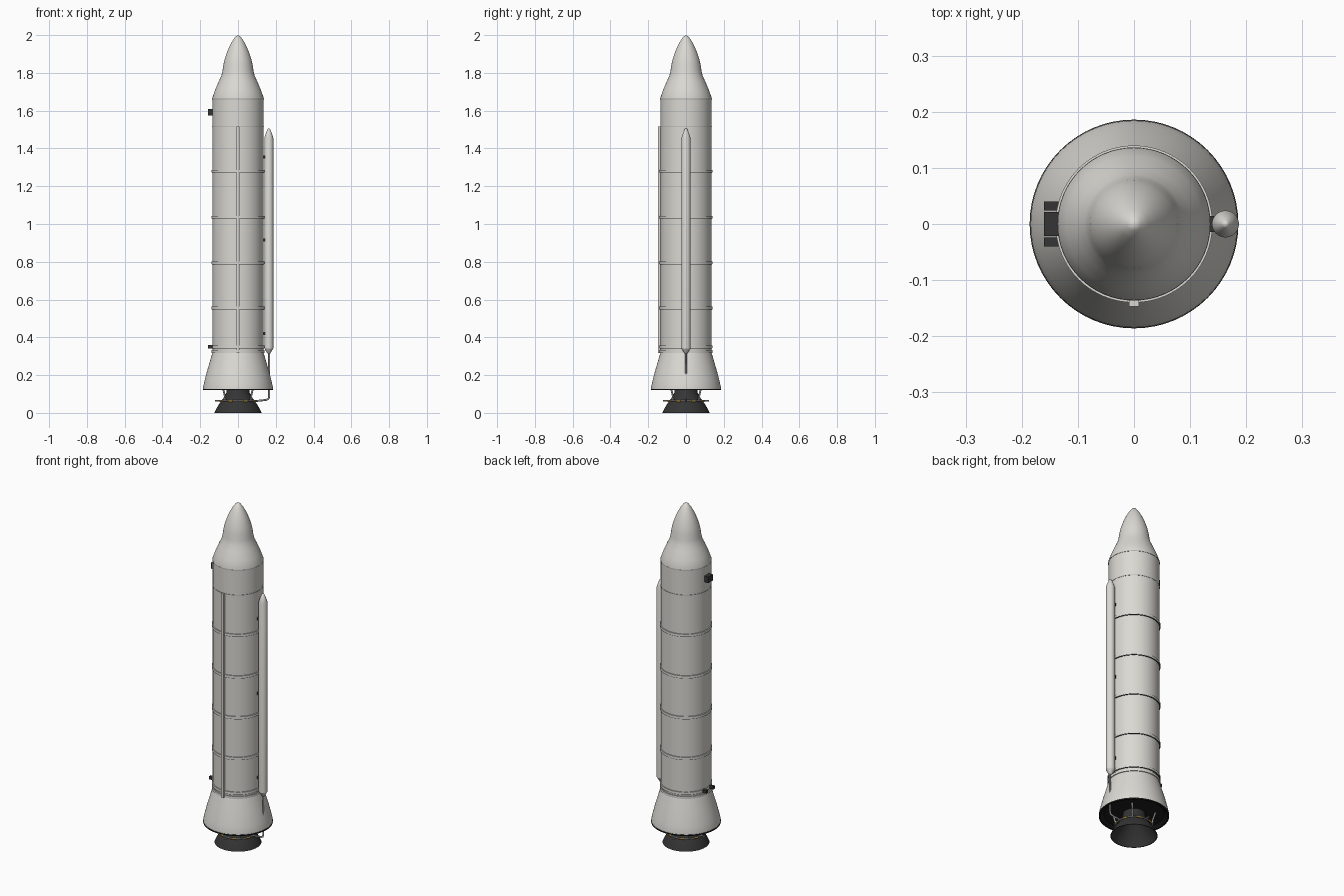
import bpy, bmesh, math
from mathutils import Vector

if "Cube" in bpy.data.objects:
    bpy.data.objects.remove(bpy.data.objects["Cube"])


def material(name, rgb):
    m = bpy.data.materials.new(name)
    m.diffuse_color = (*rgb, 1)
    m.use_nodes = True
    m.node_tree.nodes["Principled BSDF"].inputs["Base Color"].default_value = m.diffuse_color
    return m


WHITE = material("warm_white", (0.70, 0.69, 0.65))
GREY = material("pipe_grey", (0.42, 0.42, 0.41))
DARK = material("charcoal", (0.035, 0.035, 0.035))
BLACK = material("black", (0.012, 0.012, 0.012))
GOLD = material("gold", (0.50, 0.30, 0.06))


def finish(name, bm, mat, smooth=True):
    me = bpy.data.meshes.new(name)
    bmesh.ops.recalc_face_normals(bm, faces=bm.faces)
    bm.to_mesh(me)
    bm.free()
    me.materials.append(mat)
    ob = bpy.data.objects.new(name, me)
    bpy.context.collection.objects.link(ob)
    if smooth:
        bpy.ops.object.select_all(action='DESELECT')
        ob.select_set(True)
        bpy.context.view_layer.objects.active = ob
        bpy.ops.object.shade_smooth_by_angle(angle=math.radians(30))
    return ob


def lathe(name, profile, mat, x=0, y=0, sides=64, closed=False):
    """Spin (radius, z) points about a vertical axis."""
    bm = bmesh.new()
    vs = [bm.verts.new((x + r, y, z)) for r, z in profile]
    pairs = list(zip(vs, vs[1:])) + ([(vs[-1], vs[0])] if closed else [])
    edges = [bm.edges.new(p) for p in pairs]
    bmesh.ops.spin(bm, geom=vs + edges, cent=(x, y, 0), axis=(0, 0, 1),
                   angle=math.tau, steps=sides, use_merge=True)
    bmesh.ops.remove_doubles(bm, verts=bm.verts, dist=1e-5)
    return finish(name, bm, mat)


def box(name, centre, size, mat):
    bm = bmesh.new()
    bmesh.ops.create_cube(bm, size=1)
    for v in bm.verts:
        v.co = Vector(centre) + Vector([a * b for a, b in zip(v.co, size)])
    return finish(name, bm, mat, False)


def tube(name, points, radius, mat, cyclic=False):
    cu = bpy.data.curves.new(name, 'CURVE')
    cu.dimensions = '3D'
    cu.bevel_depth = radius
    cu.bevel_resolution = 2
    cu.use_fill_caps = True
    sp = cu.splines.new('POLY')
    sp.points.add(len(points) - 1)
    for p, co in zip(sp.points, points):
        p.co = (*co, 1)
    sp.use_cyclic_u = cyclic
    cu.materials.append(mat)
    ob = bpy.data.objects.new(name, cu)
    bpy.context.collection.objects.link(ob)
    return ob


# Main casing and nose
lathe("casing", [(0, 0.31), (0.135, 0.31), (0.135, 1.664), (0, 1.664)], WHITE)
lathe("nose", [(0, 1.66), (0.136, 1.66), (0.136, 1.668), (0.121, 1.71),
               (0.102, 1.755), (0.088, 1.785), (0.082, 1.81), (0.078, 1.84),
               (0.070, 1.875), (0.058, 1.91), (0.043, 1.945), (0.026, 1.975),
               (0.012, 1.993), (0, 2.0)], WHITE)

# Joint rings with a thin dark seam on each main joint
for z in (1.28, 1.035, 0.795, 0.555, 0.35, 0.325):
    lathe("joint_ring", [(0.133, z - 0.007), (0.140, z - 0.007),
                         (0.140, z + 0.007), (0.133, z + 0.007)], WHITE, closed=True)
    if z > 0.33:
        lathe("joint_seam", [(0.134, z - 0.0095), (0.1385, z - 0.0095),
                             (0.1385, z - 0.0065), (0.134, z - 0.0065)], DARK, closed=True)
for z in (1.515, 1.662):
    lathe("casing_seam", [(0.133, z - 0.002), (0.1365, z - 0.002),
                          (0.1365, z + 0.002), (0.133, z + 0.002)], GREY, closed=True)

# Flared skirt with dark rim and underside
lathe("skirt", [(0.135, 0.32), (0.141, 0.30), (0.154, 0.255), (0.167, 0.21),
                (0.177, 0.17), (0.184, 0.14), (0.185, 0.126)], WHITE)
lathe("skirt_rim", [(0, 0.135), (0.16, 0.135), (0.178, 0.12), (0.186, 0.12),
                    (0.186, 0.127), (0.16, 0.142), (0, 0.142)], BLACK)

# Hollow engine bell
lathe("nozzle", [(0, 0.14), (0.058, 0.14), (0.062, 0.105), (0.076, 0.08),
                 (0.098, 0.05), (0.115, 0.022), (0.125, 0), (0.121, 0),
                 (0.111, 0.022), (0.094, 0.05), (0.070, 0.08),
                 (0.045, 0.11), (0, 0.115)], DARK)

# Pipe ring around the bell, with struts and gold fittings
ring = [(0.097 * math.cos(i * math.tau / 40), 0.097 * math.sin(i * math.tau / 40), 0.063)
        for i in range(40)]
tube("bell_pipe", ring, 0.004, GREY, True)
for i in range(4):
    a = i * math.pi / 2
    c, s = math.cos(a), math.sin(a)
    tube("bell_stub", [(0.09 * c, 0.09 * s, 0.063), (0.122 * c, 0.122 * s, 0.063)], 0.004, GREY)
    a += math.pi / 4
    c, s = math.cos(a), math.sin(a)
    tube("bell_strut", [(0.097 * c, 0.097 * s, 0.063), (0.1 * c, 0.1 * s, 0.095),
                        (0.115 * c, 0.115 * s, 0.14)], 0.005, GREY)
for i in range(8):
    a = (i + 0.5) * math.pi / 4
    c, s = math.cos(a), math.sin(a)
    t = Vector((-s, c, 0)) * 0.012
    p = Vector((0.098 * c, 0.098 * s, 0.063))
    tube("gold_fitting", [p - t, p + t], 0.0055, GOLD)

# Side tank, its mounts and feed pipe
lathe("side_tank", [(0, 0.308), (0.010, 0.318), (0.024, 0.342), (0.024, 1.455),
                    (0.017, 1.478), (0.007, 1.502), (0, 1.508)], WHITE, x=0.163, sides=32)
for z in (1.355, 0.915, 0.42):
    box("tank_mount", (0.140, 0, z), (0.016, 0.028, 0.016), DARK)
tube("feed_pipe", [(0.165, 0, 0.32), (0.165, 0, 0.085), (0.161, 0, 0.074),
                   (0.15, 0, 0.069), (0.097, 0, 0.063)], 0.005, GREY)

# Front cable duct
box("cable_duct", (0, -0.140, 0.917), (0.018, 0.014, 1.2), WHITE)

# Left side equipment boxes
box("upper_box", (-0.147, 0, 1.592), (0.026, 0.042, 0.036), DARK)
for y in (-0.032, 0.032):
    box("lower_box", (-0.147, y, 0.35), (0.026, 0.016, 0.018), DARK)
